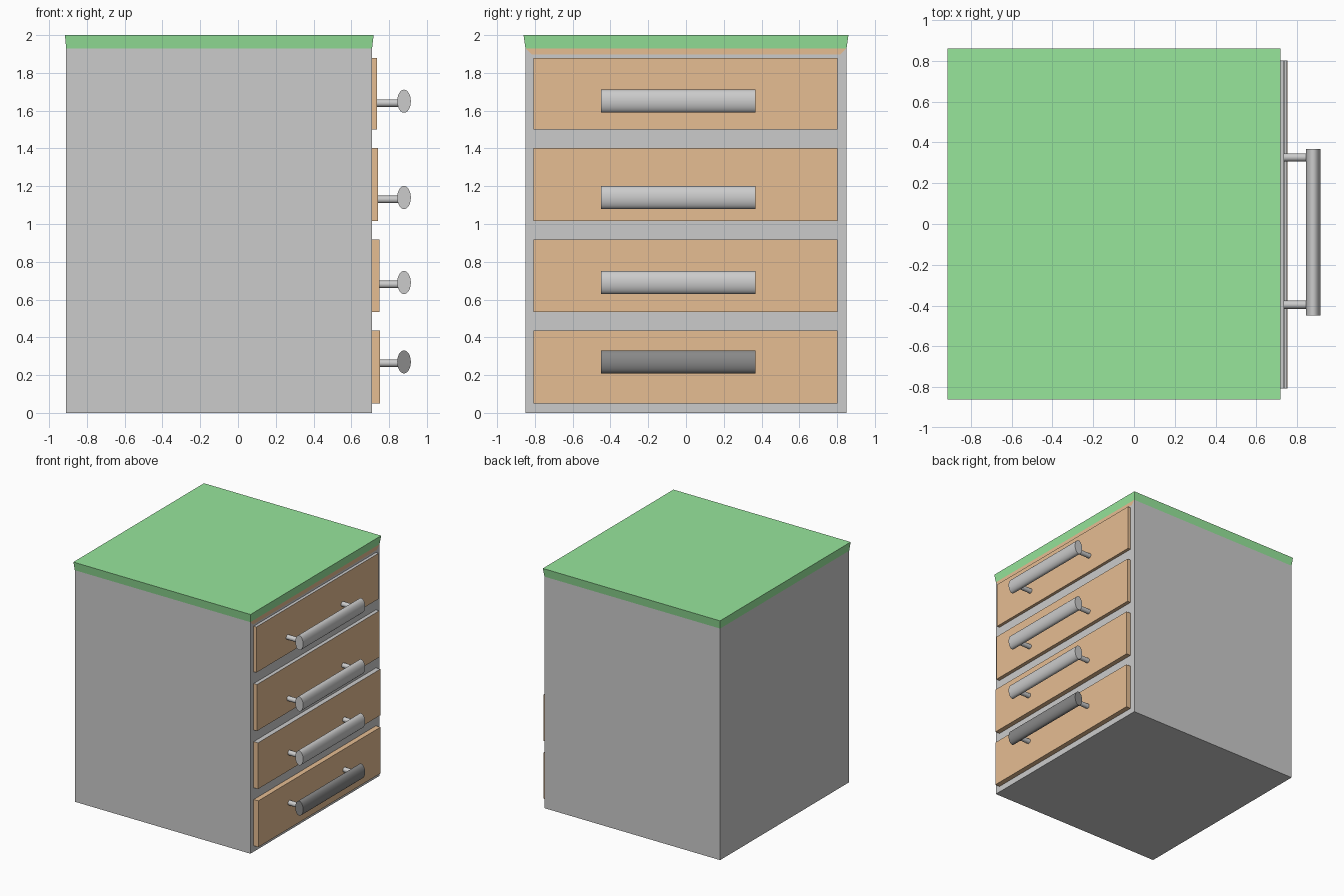
import bpy, bmesh
from math import radians
from mathutils import Matrix, Vector

if "Cube" in bpy.data.objects:
    bpy.data.objects.remove(bpy.data.objects["Cube"])


def material(name, rgb):
    m = bpy.data.materials.new(name)
    m.diffuse_color = (*rgb, 1)
    m.use_nodes = True
    m.node_tree.nodes["Principled BSDF"].inputs["Base Color"].default_value = m.diffuse_color
    return m


GREY = material("grey", (0.7, 0.7, 0.7))
ORANGE = material("orange", (0.79, 0.51, 0.29))
GREEN = material("green", (0.31, 0.79, 0.33))
DARK = material("dark_grey", (0.25, 0.25, 0.25))


def finish(bm, name, mats, smooth=False):
    mesh = bpy.data.meshes.new(name)
    bm.to_mesh(mesh)
    bm.free()
    ob = bpy.data.objects.new(name, mesh)
    bpy.context.collection.objects.link(ob)
    for m in mats:
        mesh.materials.append(m)
    if smooth:
        bpy.ops.object.select_all(action='DESELECT')
        ob.select_set(True)
        bpy.context.view_layer.objects.active = ob
        bpy.ops.object.shade_smooth_by_angle(angle=radians(35))
    return ob


def box(lo, hi):
    bm = bmesh.new()
    lo, hi = Vector(lo), Vector(hi)
    bmesh.ops.create_cube(bm, size=1, matrix=Matrix.Translation((lo + hi) / 2)
                          @ Matrix.Diagonal((*(hi - lo), 1)))
    bm.normal_update()
    return bm


def rod(name, centre, axis, length, ry, rz, sides, mat):
    """Elliptical rod along 'X' or 'Y'; ry is the horizontal, rz the vertical radius."""
    bm = bmesh.new()
    turn = Matrix.Rotation(radians(90), 4, 'X' if axis == 'Y' else 'Y')
    size = (ry, length, rz) if axis == 'Y' else (length, ry, rz)
    bmesh.ops.create_cone(bm, cap_ends=True, segments=sides, radius1=1, radius2=1, depth=1,
                          matrix=Matrix.Translation(centre) @ Matrix.Diagonal((*size, 1)) @ turn)
    return finish(bm, name, [mat], smooth=True)


# cabinet body, with a bevel-like border on the drawer side whose top strip is orange
bm = box((-0.91, -0.85, 0), (0.71, 0.85, 1.93))
face = max(bm.faces, key=lambda f: f.normal.x)
ring = bmesh.ops.inset_individual(bm, faces=[face], thickness=0.048)["faces"]
max(ring, key=lambda f: f.calc_center_median().z).material_index = 1
finish(bm, "cabinet_body", [GREY, ORANGE])

# slightly flared top slab
bm = box((-0.91, -0.85, 1.93), (0.71, 0.85, 2.0))
for v in bm.verts:
    if v.co.z > 1.96:
        v.co.x += 0.008 if v.co.x > 0 else -0.006
        v.co.y += 0.01 if v.co.y > 0 else -0.01
finish(bm, "top_slab", [GREEN])

# drawers: bottom z, top z, front x, handle z, post z, handle material
drawers = [
    (0.05, 0.435, 0.752, 0.27, 0.263, DARK),
    (0.533, 0.918, 0.750, 0.69, 0.68, GREY),
    (1.015, 1.402, 0.741, 1.14, 1.13, GREY),
    (1.50, 1.88, 0.735, 1.65, 1.64, GREY),
]
for i, (z0, z1, front, hz, pz, mat) in enumerate(drawers, 1):
    bm = box((0.705, -0.807, z0), (front, 0.803, z1))
    if i > 1:  # upper drawers have a grey top edge
        max(bm.faces, key=lambda f: f.normal.z).material_index = 1
    finish(bm, f"drawer_front_{i}", [ORANGE, GREY])

    rod(f"handle_bar_{i}", (0.879, -0.041, hz), 'Y', 0.817, 0.036, 0.061, 32, mat)
    for side, y in (("left", -0.396), ("right", 0.327)):
        x0, x1 = front - 0.01, 0.87
        rod(f"handle_post_{i}_{side}", ((x0 + x1) / 2, y, pz), 'X', x1 - x0,
            0.02, 0.02, 16, GREY)
